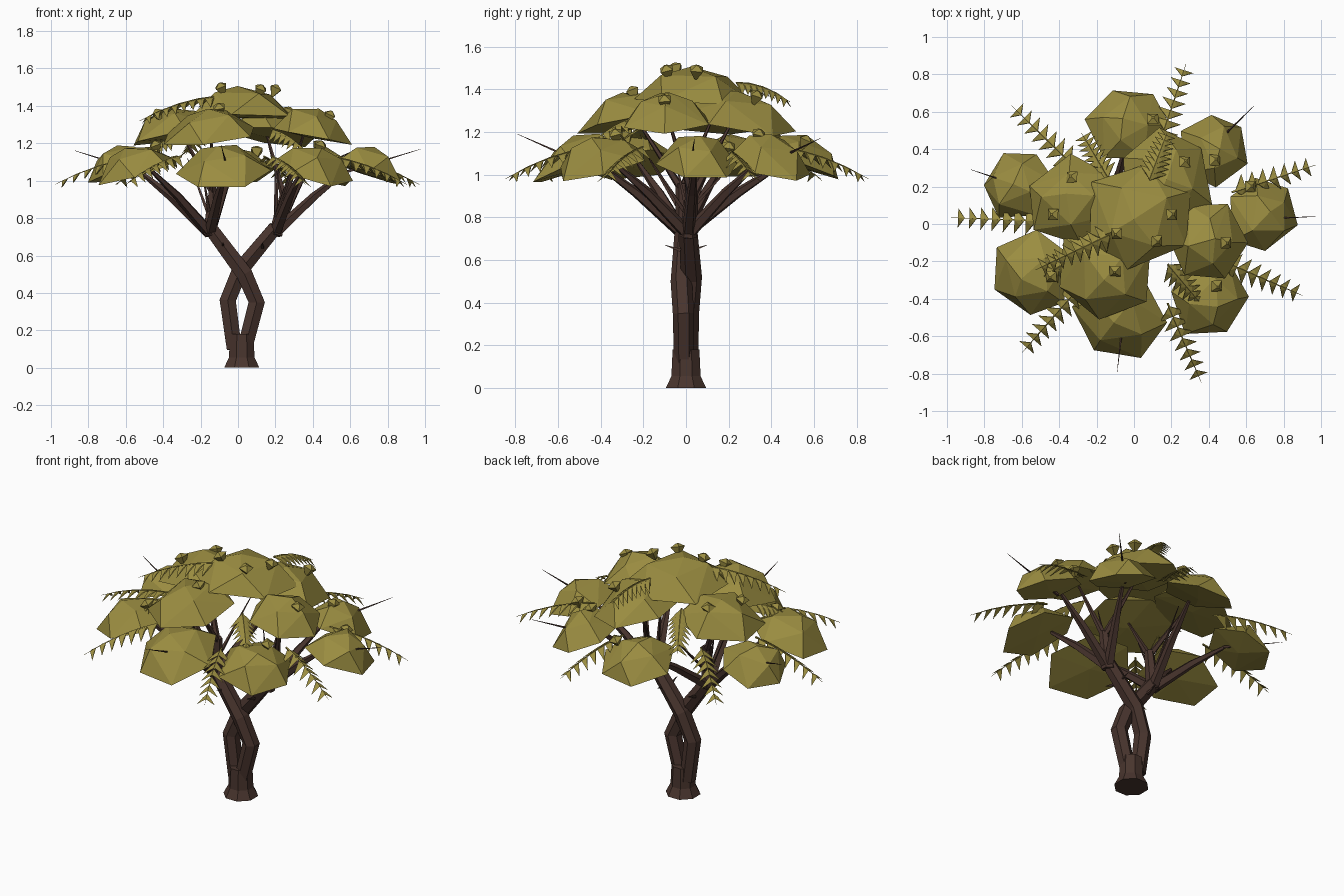
import bpy, bmesh, math, random
from mathutils import Vector, Quaternion

random.seed(7)
UP = Vector((0, 0, 1))
cube = bpy.data.objects.get("Cube")
if cube:
    bpy.data.objects.remove(cube, do_unlink=True)


def material(name, colour):
    m = bpy.data.materials.new(name)
    m.use_nodes = True
    m.diffuse_color = (*colour, 1)
    m.node_tree.nodes["Principled BSDF"].inputs["Base Color"].default_value = (*colour, 1)
    return m


LEAF = material("olive leaf", (0.325, 0.265, 0.052))
BARK = material("dark bark", (0.066, 0.035, 0.027))


def finish(bm, name, mat):
    bmesh.ops.recalc_face_normals(bm, faces=bm.faces)
    mesh = bpy.data.meshes.new(name)
    bm.to_mesh(mesh)
    bm.free()
    mesh.materials.append(mat)
    ob = bpy.data.objects.new(name, mesh)
    bpy.context.collection.objects.link(ob)
    return ob


def add_tube(bm, points, radii, sides=6):
    """Sweep a polygon along a path."""
    pts = [Vector(p) for p in points]
    rings = []
    for i, p in enumerate(pts):
        d = pts[min(i + 1, len(pts) - 1)] - pts[max(i - 1, 0)]
        q = UP.rotation_difference(d.normalized())
        ring = []
        for k in range(sides):
            a = math.tau * (k + 0.5) / sides
            ring.append(bm.verts.new(p + q @ Vector((math.cos(a), math.sin(a), 0)) * radii[i]))
        rings.append(ring)
    for a, b in zip(rings, rings[1:]):
        for k in range(sides):
            n = (k + 1) % sides
            bm.faces.new((a[k], a[n], b[n], b[k]))
    bm.faces.new(rings[0][::-1])
    bm.faces.new(rings[-1])


def tube(name, points, radii, sides=6, mat=BARK):
    bm = bmesh.new()
    add_tube(bm, points, radii, sides)
    return finish(bm, name, mat)


def tilt_out(x, y, degrees):
    """Rotation that leans the up axis away from the middle of the tree."""
    return Quaternion(Vector((-y, x, 0)).normalized(), math.radians(degrees))


def clump(name, x, y, z, r, h, tilt):
    """Faceted leaf dome: convex hull of an irregular rim, a shoulder and a peak."""
    bm = bmesh.new()
    q = tilt_out(x, y, tilt)
    start = random.uniform(0, math.tau)
    local = [Vector((random.uniform(-.12, .12) * r, random.uniform(-.12, .12) * r, h))]
    for count, radius, height, turn in ((6, 1.06, 0, 0), (4, 0.62, 0.74, 0.5)):
        for k in range(count):
            a = start + turn + math.tau * (k + random.uniform(-.12, .12)) / count
            s = r * radius * random.uniform(.94, 1.07)
            local.append(Vector((s * math.cos(a), s * math.sin(a),
                                 h * (height + random.uniform(-.07, .07)))))
    local.append(Vector((0, 0, -0.012)))
    for p in local:
        bm.verts.new(Vector((x, y, z)) + q @ p)
    hull = bmesh.ops.convex_hull(bm, input=bm.verts)
    loose = [v for v in hull["geom_interior"] if isinstance(v, bmesh.types.BMVert)]
    bmesh.ops.delete(bm, geom=loose, context="VERTS")
    return finish(bm, name, LEAF)


def frond(name, start, end, pairs=7):
    """Drooping stem with pairs of broad pointed leaflets."""
    bm = bmesh.new()
    a, b = Vector(start), Vector(end)
    side = (b - a).cross(UP).normalized()

    def at(t):
        return a.lerp(b, t) + UP * (0.1 * t * (1 - t))

    add_tube(bm, [at(t / 4) for t in range(5)], [.006, .005, .004, .003, .001], 4)
    for i in range(pairs):
        t = 0.1 + 0.78 * i / (pairs - 1)
        p, ahead = at(t), (at(t + .05) - at(t)).normalized()
        s = 0.1 * (1.1 - 0.45 * t)
        for sign in (-1, 1):
            tip = p + side * sign * s * .75 + ahead * s * .3 - UP * s * .5
            base = (p - ahead * s * .28, p + ahead * s * .3, p - UP * s * .12 + side * sign * s * .3)
            v = [bm.verts.new(c) for c in (*base, tip)]
            for f in ((0, 1, 2), (0, 1, 3), (1, 2, 3), (2, 0, 3)):
                bm.faces.new([v[k] for k in f])
    return finish(bm, name, LEAF)


# Trunk foot and two strands that part, cross and spread
tube("trunk_base", [(.02, 0, 0), (.02, 0, .055), (.02, 0, .18)], [.102, .074, .068], 8)
left_fork, right_fork = Vector((-.15, -.01, .75)), Vector((.2, .01, .75))
tube("front_strand", [(.035, -.01, .1), (.1, -.012, .35), (.035, -.022, .5), left_fork],
     [.046, .05, .05, .042])
tube("back_strand", [(-.02, .01, .1), (-.055, .012, .36), (.01, .025, .52), right_fork],
     [.046, .05, .05, .042])

# One upright limb above each fork feeds the upper clumps
left_top, right_top = Vector((-.13, -.02, .96)), Vector((.25, .03, .93))
tube("right_upright_limb", [left_fork - UP * .04, left_top], [.042, .028])
tube("left_upright_limb", [right_fork - UP * .04, right_top], [.042, .028])

# Leaf clumps in three tiers: x, y, radius
lower = {"front": (-.08, -.49, .24), "front_right": (-.54, -.26, .22), "right": (-.62, .2, .19),
         "back": (-.04, .53, .21), "back_left": (.43, .39, .19), "left": (.68, .05, .19),
         "front_left": (.4, -.39, .21)}
upper = {"right": (-.33, .13, .235), "front": (-.16, -.25, .25),
         "left": (.39, -.09, .2), "back": (.17, .24, .25)}
for place, (x, y, r) in lower.items():
    clump(f"lower_{place}_clump", x, y, 1.045, r, .145, 19)
    root = left_fork if x < 0 else right_fork
    goal = Vector((x * .85, y * .85, 1.05))
    tube(f"lower_{place}_limb", [root - UP * .03, root.lerp(goal, .55), goal], [.033, .024, .011], 5)
for place, (x, y, r) in upper.items():
    clump(f"upper_{place}_clump", x, y, 1.24, r, .15, 12)
    root = left_top if x < 0 else right_top
    tube(f"upper_{place}_limb", [root - UP * .03, (x * .9, y * .9, 1.25)], [.02, .006], 5)
clump("crown_clump", .02, .04, 1.35, .28, .155, 3)

# Buds: small faceted double pyramids sitting on the clumps
bm = bmesh.new()
buds = [(-.33, .25, 1.36), (-.43, .05, 1.36), (-.44, -.28, 1.19), (-.1, -.25, 1.39),
        (.1, .56, 1.16), (.27, .33, 1.37), (.43, .34, 1.19), (.12, -.09, 1.49),
        (.49, -.1, 1.35), (.62, .2, 1.13), (.44, -.33, 1.19), (-.09, -.05, 1.5), (.2, .05, 1.49)]
for bud in buds:
    c = Vector(bud)
    q = tilt_out(c.x, c.y, 25)
    add_tube(bm, [c + q @ Vector((0, 0, d)) for d in (-.045, .005, .025)], [.008, .042, .008], 4)
finish(bm, "buds", LEAF)

# Outer fronds: angle, inner and outer reach
for i, (deg, inner, reach) in enumerate(((18, .55, 1.02), (-23, .52, .98), (-67, .46, .92),
                                        (-131, .46, .91), (178, .5, .98), (136, .45, .91),
                                        (72, .45, .9))):
    d = Vector((math.cos(math.radians(deg)), math.sin(math.radians(deg)), 0))
    frond(f"outer_frond_{i + 1}", d * inner + UP * 1.13, d * reach + UP * .98)

# Upper fronds draped over the middle tier
for i, (deg, inner, reach, high, low) in enumerate(((-155, .12, .58, 1.45, 1.32),
                                                   (70, .25, .52, 1.43, 1.34),
                                                   (-50, .28, .6, 1.27, 1.13),
                                                   (120, .28, .56, 1.3, 1.14),
                                                   (-150, .4, .66, 1.22, 1.1))):
    d = Vector((math.cos(math.radians(deg)), math.sin(math.radians(deg)), 0))
    frond(f"upper_frond_{i + 1}", d * inner + UP * high, d * reach + UP * low, 8)

# Bare twigs that poke out past the leaves
for i, tip in enumerate(((-.87, .29, 1.16), (.98, .04, 1.17), (.64, .63, 1.17), (-.09, -.79, 1.19))):
    t = Vector(tip)
    tube(f"outer_twig_{i + 1}", [Vector((t.x * .6, t.y * .6, 1.05)), t], [.01, .001], 4)

# Thin shoots beneath the canopy
for i, (x, y) in enumerate(((-.27, .1), (-.2, -.2), (.2, .15), (.3, -.2), (-.1, .28), (.22, -.06))):
    root = left_fork if x < 0 else right_fork
    tube(f"shoot_{i + 1}", [root + UP * .05, Vector((x, y, 1.12))], [.013, .002], 4)

# Thorns on the strands
bm = bmesh.new()
for x in (-.08, .13):
    for s in (-1, 1):
        add_tube(bm, [(x, s * .025, .645), (x, s * .1, .67)], [.011, .001], 4)
finish(bm, "thorns", BARK)
